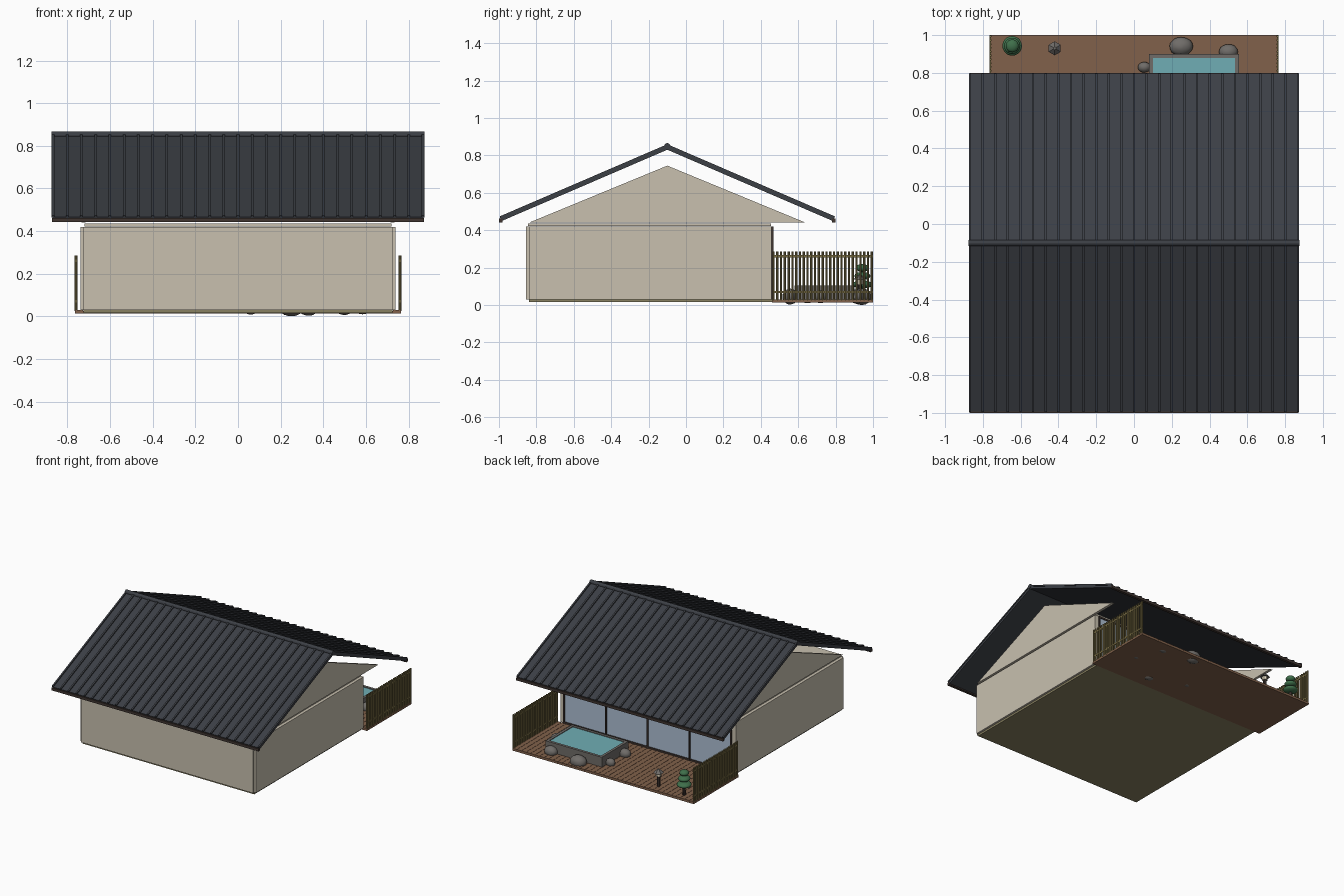
import bpy, bmesh, math, random
from mathutils import Vector, Matrix

if "Cube" in bpy.data.objects:
    bpy.data.objects.remove(bpy.data.objects["Cube"])

random.seed(4)
mats = {}


def mat(name, rgb):
    m = bpy.data.materials.new(name)
    m.diffuse_color = (*rgb, 1)
    m.use_nodes = True
    m.node_tree.nodes["Principled BSDF"].inputs["Base Color"].default_value = m.diffuse_color
    mats[name] = m


mat("plaster", (0.58, 0.53, 0.43))
mat("tile", (0.045, 0.05, 0.06))
mat("dark_wood", (0.05, 0.035, 0.03))
mat("deck", (0.22, 0.12, 0.07))
mat("tatami", (0.25, 0.22, 0.12))
mat("bamboo", (0.2, 0.16, 0.06))
mat("glass", (0.42, 0.52, 0.65))
mat("stone", (0.16, 0.15, 0.14))
mat("water", (0.16, 0.42, 0.46))
mat("leaf", (0.05, 0.16, 0.07))
mat("lamp", (0.8, 0.72, 0.55))


def finish(bm, name, m, smooth=False):
    me = bpy.data.meshes.new(name)
    bmesh.ops.recalc_face_normals(bm, faces=bm.faces)
    bm.to_mesh(me)
    bm.free()
    if smooth:
        me.polygons.foreach_set("use_smooth", [True] * len(me.polygons))
    ob = bpy.data.objects.new(name, me)
    me.materials.append(mats[m])
    bpy.context.collection.objects.link(ob)
    return ob


def add_box(bm, x0, x1, y0, y1, z0, z1):
    M = Matrix.Translation(((x0 + x1) / 2, (y0 + y1) / 2, (z0 + z1) / 2))
    bmesh.ops.create_cube(bm, size=1, matrix=M @ Matrix.Diagonal((x1 - x0, y1 - y0, z1 - z0, 1)))


def boxes(name, m, *dims):
    bm = bmesh.new()
    for d in dims:
        add_box(bm, *d)
    return finish(bm, name, m)


def prism_x(bm, pts, x0, x1):
    """Extrude a (y, z) outline along x."""
    f = bm.faces.new([bm.verts.new((x0, y, z)) for y, z in pts])
    r = bmesh.ops.extrude_face_region(bm, geom=[f])
    vs = [g for g in r["geom"] if isinstance(g, bmesh.types.BMVert)]
    bmesh.ops.translate(bm, verts=vs, vec=(x1 - x0, 0, 0))


def cone(name, m, x, y, z0, z1, r0, r1, n, smooth=False):
    bm = bmesh.new()
    bmesh.ops.create_cone(bm, cap_ends=True, segments=n, radius1=r0, radius2=r1, depth=z1 - z0,
                          matrix=Matrix.Translation((x, y, (z0 + z1) / 2)))
    return finish(bm, name, m, smooth)


def blob(name, m, x, y, z, rx, ry, rz, jitter=0.0):
    bm = bmesh.new()
    bmesh.ops.create_icosphere(bm, subdivisions=3, radius=1)
    for v in bm.verts:
        v.co *= 1 + random.uniform(-jitter, jitter)
        v.co = Vector((x + v.co.x * rx, y + v.co.y * ry, z + v.co.z * rz))
    return finish(bm, name, m, True)


# Floor, walls and ceiling
boxes("room_floor", "tatami", (-.725, .725, -.84, .46, .015, .03))
boxes("front_wall", "plaster", (-.725, .725, -.855, -.825, .03, .42))
for s, side in ((-1, "left"), (1, "right")):
    a, b = sorted((s * .71, s * .74))
    boxes(side + "_wall", "plaster", (a, b, -.84, .457, .03, .42))
boxes("ceiling", "plaster", (-.72, .72, -.845, .455, .422, .436))

# Gable triangles
for s, side in ((-1, "left"), (1, "right")):
    bm = bmesh.new()
    prism_x(bm, [(-.84, .44), (.64, .44), (-.1, .745)], s * .725 - .01, s * .725 + .01)
    finish(bm, side + "_gable", "plaster")

# Sliding glass front with wooden posts and rails
boxes("glass_panels", "glass", (-.71, .71, .452, .458, .035, .42))
posts = [(x - .006, x + .006, .447, .467, .03, .42) for x in (-.704, -.352, 0, .352, .704)]
boxes("window_frame", "dark_wood", *posts,
      (-.71, .71, .447, .465, .03, .042), (-.71, .71, .447, .465, .408, .42))

# Roof: one slab per slope, standing ribs, eave beams and ridge cap
RY, RZ, RUN, DROP = -.1, .842, .89, .383
ang = math.atan2(DROP, RUN)
for s, side in ((-1, "front"), (1, "back")):
    def at(t, h):
        return (RY + s * (t * RUN + h * math.sin(ang)), RZ - t * DROP + h * math.cos(ang))
    bm = bmesh.new()
    prism_x(bm, [at(0, -.011), at(1, -.011), at(1, .008), at(0, .008)], -.87, .87)
    finish(bm, side + "_roof_slope", "tile")
    bm = bmesh.new()
    for i in range(27):
        x = -.868 + i * 1.736 / 26
        prism_x(bm, [at(0, .006), at(1, .006), at(1, .016), at(0, .016)], x - .006, x + .006)
    finish(bm, side + "_roof_ribs", "tile")
    y = RY + s * RUN
    boxes(side + "_eave_beam", "dark_wood", (-.872, .872, y - .01, y + .01, .442, .462))
bm = bmesh.new()
bmesh.ops.create_cone(bm, cap_ends=True, segments=12, radius1=.016, radius2=.016, depth=1.75,
                      matrix=Matrix.Translation((0, RY, .85)) @ Matrix.Rotation(math.pi / 2, 4, 'Y'))
finish(bm, "ridge_cap", "tile")

# Deck: base slab with planks
boxes("deck_base", "deck", (-.765, .765, .46, 1, .012, .024))
n = 40
w = 1.53 / n
boxes("deck_planks", "deck", *[(-.765 + i * w + .001, -.765 + (i + 1) * w - .001, .46, 1, .024, .03)
                               for i in range(n)])

# Bamboo side fences
for s, side in ((-1, "left"), (1, "right")):
    bm = bmesh.new()
    for i in range(27):
        y = .468 + i * .525 / 26
        bmesh.ops.create_cone(bm, cap_ends=True, segments=8, radius1=.006, radius2=.006, depth=.26,
                              matrix=Matrix.Translation((s * .76, y, .155)))
    for z in (.07, .26):
        add_box(bm, s * .76 - .004, s * .76 + .004, .462, 1, z - .006, z + .006)
    finish(bm, side + "_fence", "bamboo")

# Stone bath with water
X0, X1, Y0, Y1, T = .08, .555, .58, .9, .02
boxes("bath_rim", "stone", (X0, X1, Y0, Y0 + T, .03, .105), (X0, X1, Y1 - T, Y1, .03, .105),
      (X0, X0 + T, Y0 + T, Y1 - T, .03, .105), (X1 - T, X1, Y0 + T, Y1 - T, .03, .105))
boxes("bath_water", "water", (X0 + T, X1 - T, Y0 + T, Y1 - T, .03, .1))

# Rocks around the bath
for i, (x, y, r, h) in enumerate([(.25, .94, .062, .045), (.5, .912, .05, .038), (.055, .83, .035, .032),
                                  (.06, .65, .045, .036), (.585, .72, .045, .036), (.33, .557, .052, .042)]):
    blob(f"rock_{i + 1}", "stone", x, y, .045, r, r * .8, h, .025)

# Garden lantern
LX, LY = -.42, .93
cone("lantern_post", "dark_wood", LX, LY, .03, .11, .012, .012, 8)
cone("lantern_light", "lamp", LX, LY, .11, .135, .02, .02, 6)
cone("lantern_cap", "stone", LX, LY, .135, .162, .037, .008, 6)

# Tiered garden tree
TX, TY = -.645, .943
cone("tree_trunk", "dark_wood", TX, TY, .03, .2, .012, .007, 8, True)
for i, (z, r) in enumerate([(.11, .052), (.155, .043), (.198, .034)]):
    blob(f"tree_tier_{i + 1}", "leaf", TX, TY, z, r, r, .022)
